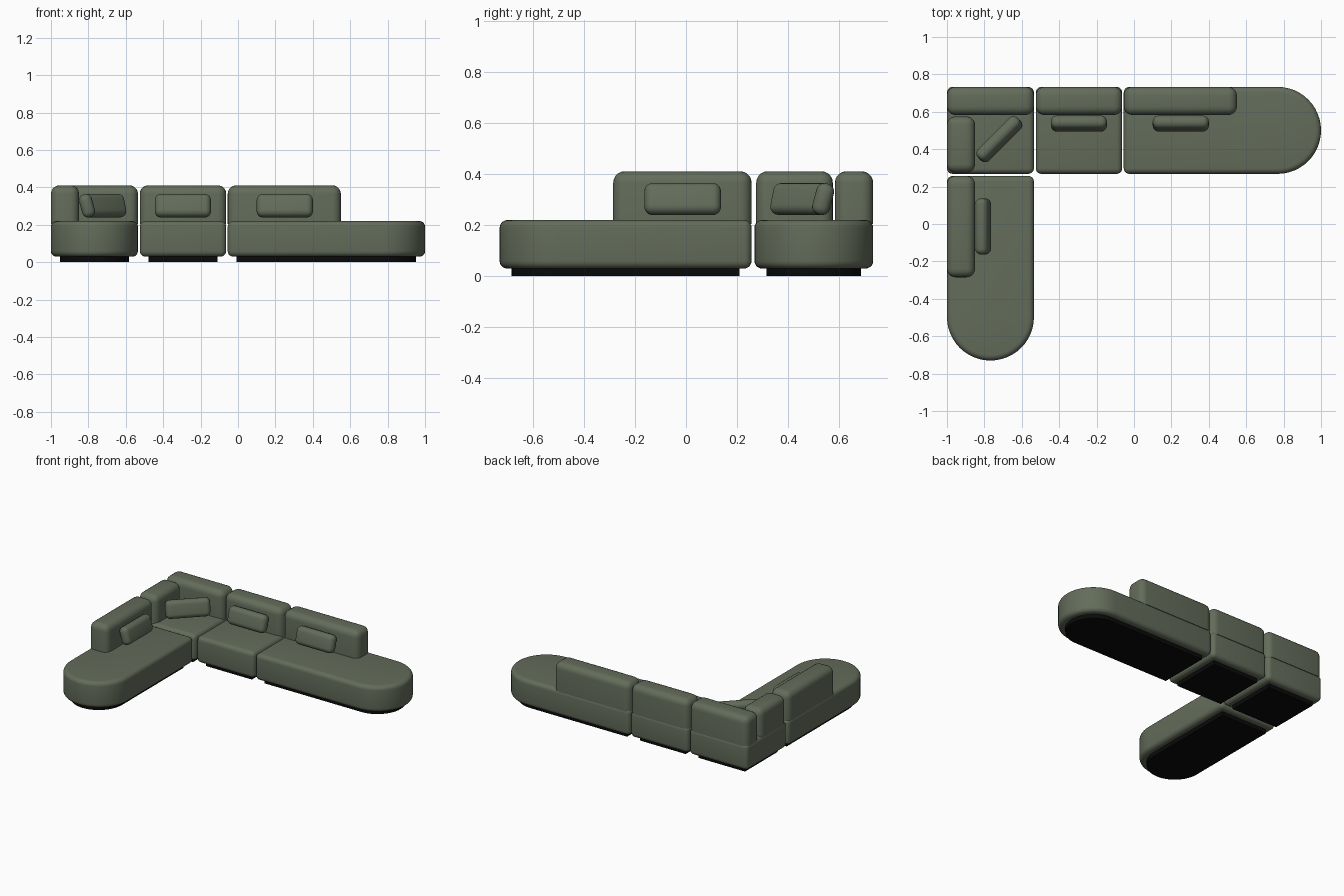
import bpy, bmesh, math
from mathutils import Matrix, Vector

if "Cube" in bpy.data.objects:
    bpy.data.objects.remove(bpy.data.objects["Cube"])


def material(name, rgb):
    m = bpy.data.materials.new(name)
    m.diffuse_color = (*rgb, 1)
    m.use_nodes = True
    m.node_tree.nodes["Principled BSDF"].inputs["Base Color"].default_value = m.diffuse_color
    return m


FABRIC = material("olive fabric", (0.125, 0.150, 0.103))
PLINTH = material("black plinth", (0.003, 0.003, 0.003))


def rectangle(x0, x1, y0, y1):
    return [(x0, y0), (x1, y0), (x1, y1), (x0, y1)]


def round_ended(x0, x1, y0, y1, steps=24):
    """Rectangle whose +x end is a half circle."""
    r, cy = (y1 - y0) / 2, (y0 + y1) / 2
    arc = [(x1 - r + r * math.cos(a), cy + r * math.sin(a))
           for a in (math.pi * (i / steps - 0.5) for i in range(steps + 1))]
    return [(x0, y0)] + arc + [(x0, y1)]


def turned(points):
    """Swap to run along -y instead of +x."""
    return [(y, -x) for x, y in points]


def prism(name, outline, z0, z1, mat, radius=0, keep_bottom=False, matrix=None):
    """Extruded outline with rounded edges."""
    bm = bmesh.new()
    face = bm.faces.new([bm.verts.new((x, y, z0)) for x, y in outline])
    top = bmesh.ops.extrude_face_region(bm, geom=[face])["geom"]
    bmesh.ops.translate(bm, vec=(0, 0, z1 - z0),
                        verts=[v for v in top if isinstance(v, bmesh.types.BMVert)])
    bmesh.ops.recalc_face_normals(bm, faces=bm.faces)
    if radius:
        edges = [e for e in bm.edges if len(e.link_faces) == 2
                 and e.calc_face_angle() > 0.7
                 and not (keep_bottom and all(v.co.z < z0 + 1e-4 for v in e.verts))]
        bmesh.ops.bevel(bm, geom=edges, offset=radius, offset_type='OFFSET',
                        segments=5, profile=0.5, affect='EDGES', clamp_overlap=True)
    if matrix:
        bm.transform(matrix)
    me = bpy.data.meshes.new(name)
    bm.to_mesh(me)
    bm.free()
    me.materials.append(mat)
    ob = bpy.data.objects.new(name, me)
    bpy.context.collection.objects.link(ob)
    bpy.ops.object.select_all(action='DESELECT')
    ob.select_set(True)
    bpy.context.view_layer.objects.active = ob
    bpy.ops.object.shade_smooth_by_angle(angle=math.radians(35))
    return ob


# Seats and the recessed plinths beneath them
IN = 0.047
modules = {
    "corner": (rectangle, (-1.0, -0.535, 0.268, 0.733), False),
    "middle": (rectangle, (-0.525, -0.063, 0.268, 0.733), False),
    "right_chaise": (round_ended, (-0.055, 1.0, 0.268, 0.733), False),
    "left_chaise": (round_ended, (-0.257, 0.73, -1.0, -0.535), True),
}
for name, (shape, (a0, a1, b0, b1), turn) in modules.items():
    seat = shape(a0, a1, b0, b1)
    base = shape(a0 + IN, a1 - IN, b0 + IN, b1 - IN)
    if turn:
        seat, base = turned(seat), turned(base)
    prism(name + "_seat", seat, 0.03, 0.22, FABRIC, 0.03)
    prism(name + "_plinth", base, 0.0, 0.045, PLINTH)

# Backrests
backs = {
    "corner_back": (-1.0, -0.535, 0.583, 0.733),
    "corner_side_back": (-1.0, -0.85, 0.275, 0.575),
    "middle_back": (-0.525, -0.063, 0.583, 0.733),
    "right_chaise_back": (-0.055, 0.55, 0.583, 0.733),
    "left_chaise_back": (-1.0, -0.85, -0.285, 0.257),
}
for name, box in backs.items():
    prism(name, rectangle(*box), 0.205, 0.411, FABRIC, 0.045, keep_bottom=True)

# Bolster pillows leaning on the backrests
pillows = {
    "middle_pillow": (-0.295, 0.537, 0),
    "right_pillow": (0.25, 0.537, 0),
    "corner_pillow": (-0.72, 0.453, 45),
    "left_pillow": (-0.807, -0.013, 90),
}
for name, (x, y, spin) in pillows.items():
    place = (Matrix.Translation(Vector((x, y, 0.302)))
             @ Matrix.Rotation(math.radians(spin), 4, 'Z')
             @ Matrix.Rotation(math.radians(-15), 4, 'X'))
    prism(name, rectangle(-0.15, 0.15, -0.035, 0.035), -0.063, 0.063,
          FABRIC, 0.032, matrix=place)
